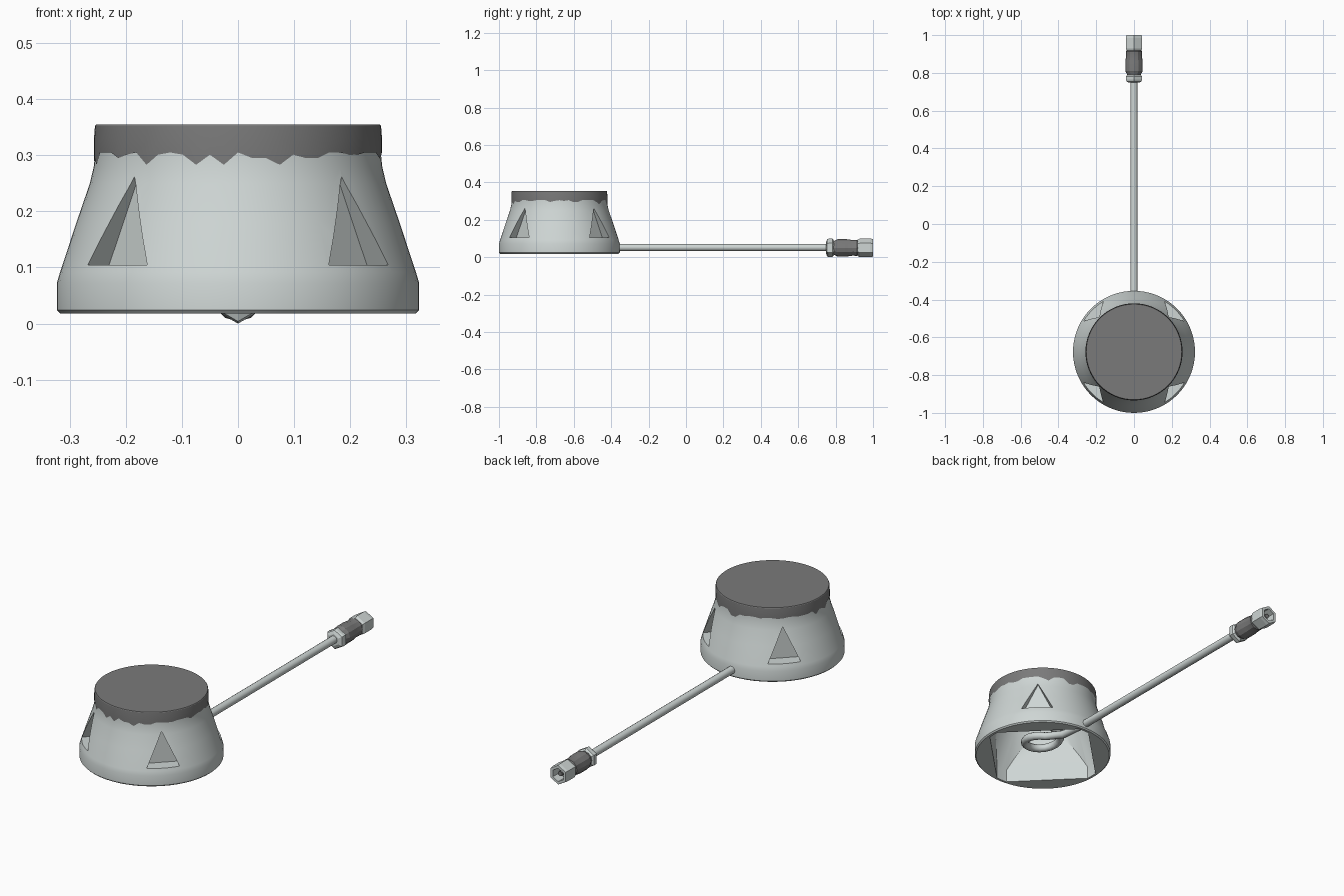
import bpy, bmesh, math, random
from mathutils import Vector, Matrix

random.seed(4)
cube = bpy.data.objects.get("Cube")
if cube:
    bpy.data.objects.remove(cube, do_unlink=True)

CY = -0.677                       # centre of the housing
DIAGONALS = [math.radians(45 + 90 * i) for i in range(4)]


def material(name, colour):
    m = bpy.data.materials.new(name)
    m.use_nodes = True
    m.diffuse_color = (*colour, 1)
    bsdf = next(n for n in m.node_tree.nodes if n.type == 'BSDF_PRINCIPLED')
    bsdf.inputs["Base Color"].default_value = (*colour, 1)
    return m


light = material("light grey", (0.62, 0.67, 0.66))
dark = material("dark grey", (0.195, 0.195, 0.195))


def finish(name, bm, *mats):
    bmesh.ops.recalc_face_normals(bm, faces=bm.faces[:])
    mesh = bpy.data.meshes.new(name)
    bm.to_mesh(mesh)
    bm.free()
    ob = bpy.data.objects.new(name, mesh)
    bpy.context.collection.objects.link(ob)
    for m in mats:
        mesh.materials.append(m)
    return ob


def smooth(ob, angle=35):
    bpy.ops.object.select_all(action='DESELECT')
    ob.select_set(True)
    bpy.context.view_layer.objects.active = ob
    bpy.ops.object.shade_smooth_by_angle(angle=math.radians(angle))


def lathe(profile, sides, matrix=Matrix(), turn=0.0):
    """Closed solid of revolution about z from (radius, height) points."""
    bm = bmesh.new()
    rings = []
    for r, h in profile:
        rings.append([bm.verts.new(matrix @ Vector((
            r * math.cos(turn + math.tau * i / sides),
            r * math.sin(turn + math.tau * i / sides), h))) for i in range(sides)])
    for a, b in zip(rings, rings[1:]):
        for i in range(sides):
            j = (i + 1) % sides
            bm.faces.new((a[i], a[j], b[j], b[i]))
    bm.faces.new(rings[0])
    bm.faces.new(rings[-1])
    return bm


def cut(ob, cutter):
    """Subtract a helper solid and remove the helper."""
    cutter.hide_render = True
    mod = ob.modifiers.new("cut", 'BOOLEAN')
    mod.operation = 'DIFFERENCE'
    mod.solver = 'EXACT'
    mod.object = cutter
    bpy.context.view_layer.update()
    graph = bpy.context.evaluated_depsgraph_get()
    mesh = bpy.data.meshes.new_from_object(ob.evaluated_get(graph))
    ob.modifiers.clear()
    ob.data = mesh
    bpy.data.objects.remove(cutter, do_unlink=True)


at_housing = Matrix.Translation((0, CY, 0))

# Housing: flared shell
housing = finish("housing", lathe([
    (0.317, 0.018), (0.323, 0.024), (0.323, 0.072), (0.317, 0.092),
    (0.288, 0.18), (0.264, 0.25), (0.257, 0.28), (0.254, 0.31), (0.254, 0.34)],
    72, at_housing), light, dark)

# Underside cavity: inner cone with a flat wall on each diagonal
bm = lathe([(0.305, -0.05), (0.305, 0.08), (0.24, 0.26), (0.23, 0.3)], 64, at_housing)
for a in DIAGONALS:
    n = Vector((math.cos(a), math.sin(a), 0))
    res = bmesh.ops.bisect_plane(
        bm, geom=bm.verts[:] + bm.edges[:] + bm.faces[:],
        plane_co=Vector((0, CY, 0)) + n * 0.235, plane_no=n, clear_outer=True)
    rim = [g for g in res["geom_cut"] if isinstance(g, bmesh.types.BMEdge)]
    bmesh.ops.edgeloop_fill(bm, edges=rim)
cut(housing, finish("cavity_cutter", bm, light))

# Triangular notches on the diagonals
for a in DIAGONALS:
    m = at_housing @ Matrix.Rotation(a, 4, 'Z')
    bm = bmesh.new()
    ends = [[bm.verts.new(m @ Vector((d, t, z)))
             for t, z in ((-0.075, 0.104), (0.075, 0.104), (0, 0.262))]
            for d in (0.25, 0.4)]
    for end in ends:
        bm.faces.new(end)
    for i in range(3):
        j = (i + 1) % 3
        bm.faces.new((ends[0][i], ends[0][j], ends[1][j], ends[1][i]))
    cut(housing, finish("notch_cutter", bm, light))

# Cavity ceiling is dark
for f in housing.data.polygons:
    f.material_index = int(f.normal.z < -0.9 and f.center.z > 0.25)
smooth(housing, 30)

# Lid with a ragged lower edge
bm = lathe([(0.2565, 0.305), (0.257, 0.325), (0.255, 0.352), (0.253, 0.355)], 64, at_housing)
for v in bm.verts:
    if v.co.z < 0.306:
        drop = random.choice((0, 0, 0.004, 0.01, 0.022))
        v.co.z -= drop
        spread = 1 + drop * 0.12
        v.co.x *= spread
        v.co.y = CY + (v.co.y - CY) * spread
bm.faces.ensure_lookup_table()
bottom = [f for f in bm.faces if len(f.verts) > 4 and f.calc_center_median().z < 0.31]
bmesh.ops.delete(bm, geom=bottom, context='FACES_ONLY')
smooth(finish("lid", bm, dark), 25)

# Cable: straight run, then a coil inside the housing rising to the ceiling
path = [(0, 0.77, 0.052), (0, -0.36, 0.052), (0, -0.52, 0.065)]
for i in range(25):
    a = math.radians(60 - i * 18)
    path.append((0.085 * math.cos(a), CY + 0.085 * math.sin(a), 0.075 + i * 0.003))
path.append((0, CY, 0.31))
curve = bpy.data.curves.new("cable", 'CURVE')
curve.dimensions = '3D'
curve.bevel_depth = 0.019
curve.bevel_resolution = 3
curve.use_fill_caps = True
spline = curve.splines.new('POLY')
spline.points.add(len(path) - 1)
for p, co in zip(spline.points, path):
    p.co = (*co, 1)
spline.use_smooth = True
curve.materials.append(light)
bpy.context.collection.objects.link(bpy.data.objects.new("cable", curve))

# Connector: parts turned about the cable axis
along_y = Matrix.Translation((0, 0, 0.05)) @ Matrix.Rotation(-math.pi / 2, 4, 'X')
point_up = math.pi / 2
finish("connector_collar", lathe(
    [(0.03, 0.748), (0.046, 0.755), (0.05, 0.765), (0.05, 0.782), (0.04, 0.79)],
    6, along_y, point_up), light)
smooth(finish("connector_grip", lathe(
    [(0.036, 0.785), (0.038, 0.795), (0.046, 0.81), (0.046, 0.86), (0.041, 0.895),
     (0.043, 0.905), (0.043, 0.913), (0.036, 0.922)], 12, along_y), dark), 25)
finish("connector_socket", lathe(
    [(0.033, 0.95), (0.033, 1.0), (0.047, 1.0), (0.05, 0.985), (0.05, 0.93),
     (0.044, 0.918), (0.03, 0.915)], 6, along_y, point_up), light)
# Contact pin in the socket
finish("contact_pin", lathe([(0.012, 0.94), (0.012, 0.985)], 8, along_y), dark)
